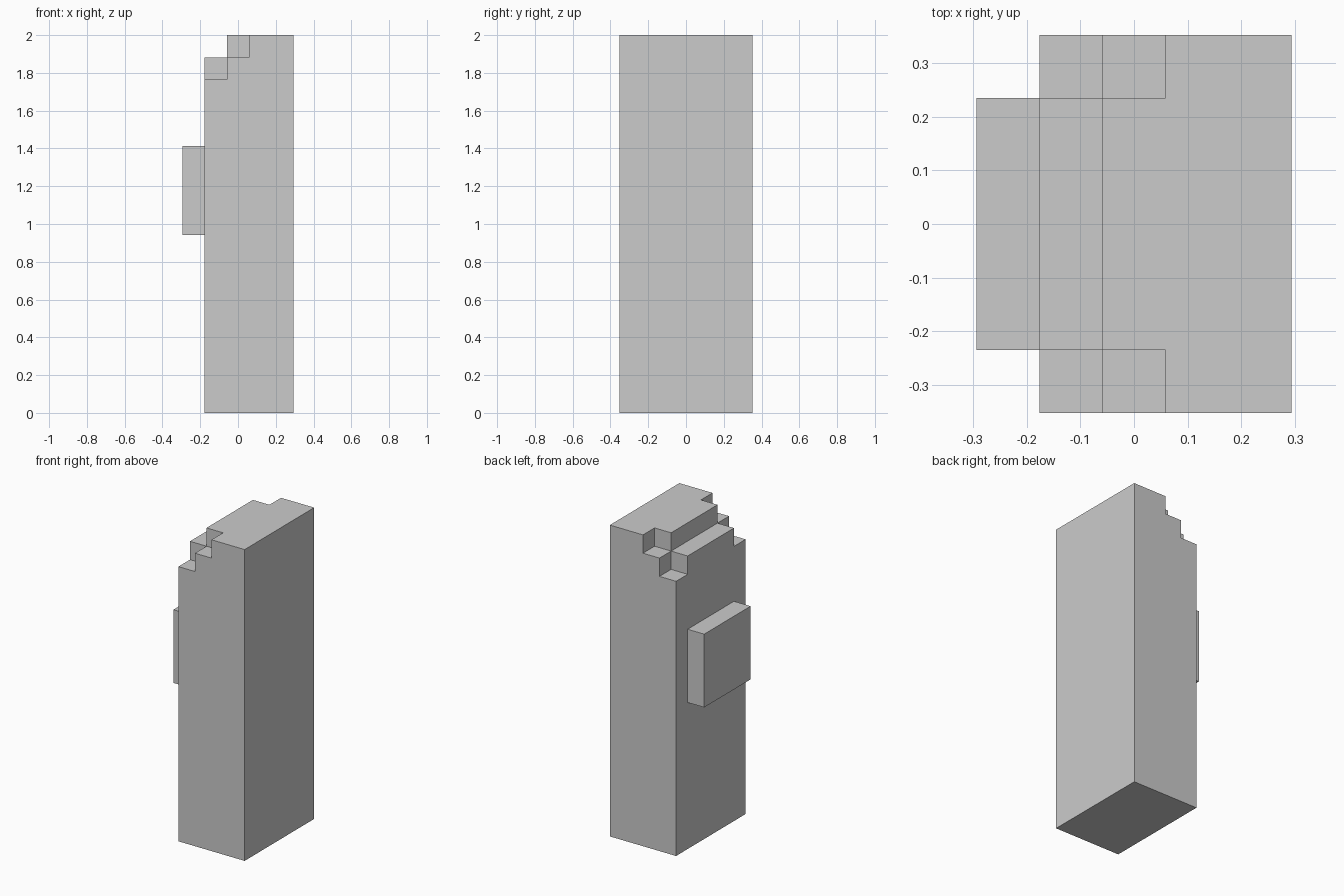
import bpy
import bmesh

if "Cube" in bpy.data.objects:
    bpy.data.objects.remove(bpy.data.objects["Cube"], do_unlink=True)

U = 2 / 17  # block module: the tower is 17 modules tall

grey = bpy.data.materials.new("plain_grey")
grey.use_nodes = True
colour = (0.6, 0.6, 0.6, 1)
grey.diffuse_color = colour
grey.node_tree.nodes["Principled BSDF"].inputs["Base Color"].default_value = colour


def extrude_profile(name, profile, y0, y1):
    """Extrude an x-z outline, given in modules, from y0 to y1."""
    bm = bmesh.new()
    face = bm.faces.new([bm.verts.new((x * U, y0 * U, z * U)) for x, z in profile])
    grown = bmesh.ops.extrude_face_region(bm, geom=[face])
    moved = [v for v in grown["geom"] if isinstance(v, bmesh.types.BMVert)]
    bmesh.ops.translate(bm, verts=moved, vec=(0, (y1 - y0) * U, 0))
    bmesh.ops.recalc_face_normals(bm, faces=bm.faces)
    mesh = bpy.data.meshes.new(name)
    bm.to_mesh(mesh)
    bm.free()
    mesh.materials.append(grey)
    obj = bpy.data.objects.new(name, mesh)
    bpy.context.collection.objects.link(obj)
    return obj


# Tall body with one full-width step along its top edge
body = extrude_profile(
    "body",
    [(-1.5, 0), (2.5, 0), (2.5, 17), (-0.5, 17), (-0.5, 16), (-1.5, 16)],
    -3, 3)

# Stepped notches at the two upper corners
stair = [(-2, 15), (-0.5, 15), (-0.5, 16), (0.5, 16), (0.5, 18), (-2, 18)]
for name, side in (("front_notch_cutter", -1), ("back_notch_cutter", 1)):
    cutter = extrude_profile(name, stair, 2 * side, 4 * side)
    cutter.hide_render = True
    cutter.hide_set(True)
    notch = body.modifiers.new(name, "BOOLEAN")
    notch.operation = "DIFFERENCE"
    notch.solver = "EXACT"
    notch.object = cutter

# Raised panel on the stepped side
extrude_profile("side_panel", [(-2.5, 8), (-1.5, 8), (-1.5, 12), (-2.5, 12)], -2, 2)
